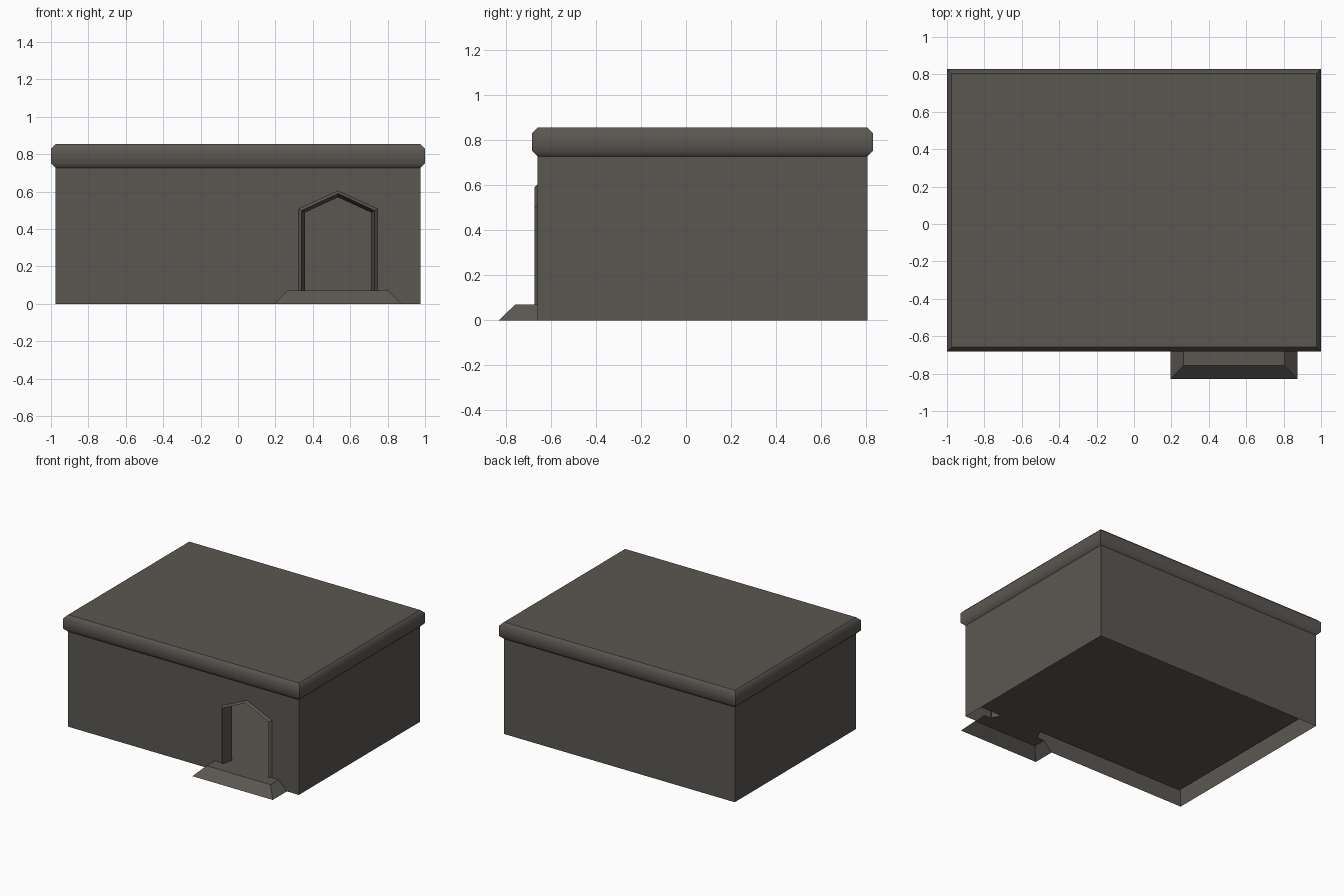
import bpy, bmesh, math

if "Cube" in bpy.data.objects:
    bpy.data.objects.remove(bpy.data.objects["Cube"])

stone = bpy.data.materials.new("dark_stone")
stone.diffuse_color = (0.105, 0.096, 0.085, 1)
stone.use_nodes = True
stone.node_tree.nodes["Principled BSDF"].inputs["Base Color"].default_value = stone.diffuse_color

X, Y0, Y1 = 0.975, -0.658, 0.804          # wall footprint
ZW, ZS = 0.727, 0.071                     # wall top, step and floor height
T, ZC = 0.073, 0.784                      # wall thickness, ceiling height
DX = 0.535                                # door centre line


def make(name, faces, smooth_angle=None):
    """Build an object from polygons given as point lists, welding shared points."""
    bm = bmesh.new()
    for pts in faces:
        bm.faces.new([bm.verts.new(p) for p in pts])
    bmesh.ops.remove_doubles(bm, verts=bm.verts[:], dist=1e-5)
    if smooth_angle:
        bm.normal_update()
        for f in bm.faces:
            f.smooth = abs(f.normal.z) < 0.99
        for e in bm.edges:
            if len(e.link_faces) == 2 and e.calc_face_angle() > smooth_angle:
                e.smooth = False
    me = bpy.data.meshes.new(name)
    bm.to_mesh(me)
    bm.free()
    me.materials.append(stone)
    ob = bpy.data.objects.new(name, me)
    bpy.context.collection.objects.link(ob)
    return ob


def arch(half, shoulder, peak, y):
    """Pointed doorway outline, left foot to right foot."""
    return [(DX - half, y, ZS), (DX - half, y, shoulder), (DX, y, peak),
            (DX + half, y, shoulder), (DX + half, y, ZS)]


def rect(x, y0, y1, z):
    return [(-x, y0, z), (x, y0, z), (x, y1, z), (-x, y1, z)]


def bridge(a, b, closed=True):
    """Quads between two matching outlines."""
    n = len(a)
    return [[a[i], a[(i + 1) % n], b[(i + 1) % n], b[i]]
            for i in range(n if closed else n - 1)]


# door frame outlines: against wall, raised ridge, inner end of the passage
outer = arch(0.211, 0.508, 0.604, Y0)
ridge = arch(0.195, 0.499, 0.590, -0.672)
inner = arch(0.177, 0.488, 0.570, Y0 + T)

# outer walls: three plain sides and a front with doorway and step cut out
low, high = rect(X, Y0, Y1, 0), rect(X, Y0, Y1, ZW)
front = ([(-X, Y0, 0), (0.195, Y0, 0), (0.265, Y0, ZS)] + outer +
         [(0.804, Y0, ZS), (0.874, Y0, 0), (X, Y0, 0), (X, Y0, ZW), (-X, Y0, ZW)])
make("walls", bridge(low, high)[1:] + [front])

# room inside: floor, ceiling and inner walls, facing inwards
low, high = (rect(X - T, Y0 + T, Y1 - T, z) for z in (ZS, ZC))
room_front = [low[0]] + inner + [low[1], high[1], high[0]]
room = [f[::-1] for f in bridge(low, high)[1:]] + [room_front[::-1], high[::-1], low]
make("room", room)

# roof slab with rounded rim
rim = [(0, ZW), (0.025, 0.752), (0.025, 0.830), (0, 0.855)]
loops = [rect(X + d, Y0 - d, Y1 + d, z) for d, z in rim]
roof = [loops[-1]]
for a, b in zip(loops, loops[1:]):
    roof += bridge(a, b)
make("roof_slab", roof, math.radians(50))

# raised door frame running into the open passage
make("door_frame", bridge(ridge, outer, False) + bridge(inner, ridge, False))

# doorstep: sloped skirt, top and sill reaching into the room
base = [(0.195, Y0, 0), (0.195, -0.829, 0), (0.874, -0.829, 0), (0.874, Y0, 0)]
top = [(0.265, Y0, ZS), (0.265, -0.757, ZS), (0.804, -0.757, ZS), (0.804, Y0, ZS)]
sill = [outer[0], outer[4], inner[4], inner[0]]
make("doorstep", bridge(base, top, False)[::-1] + [top, sill])
